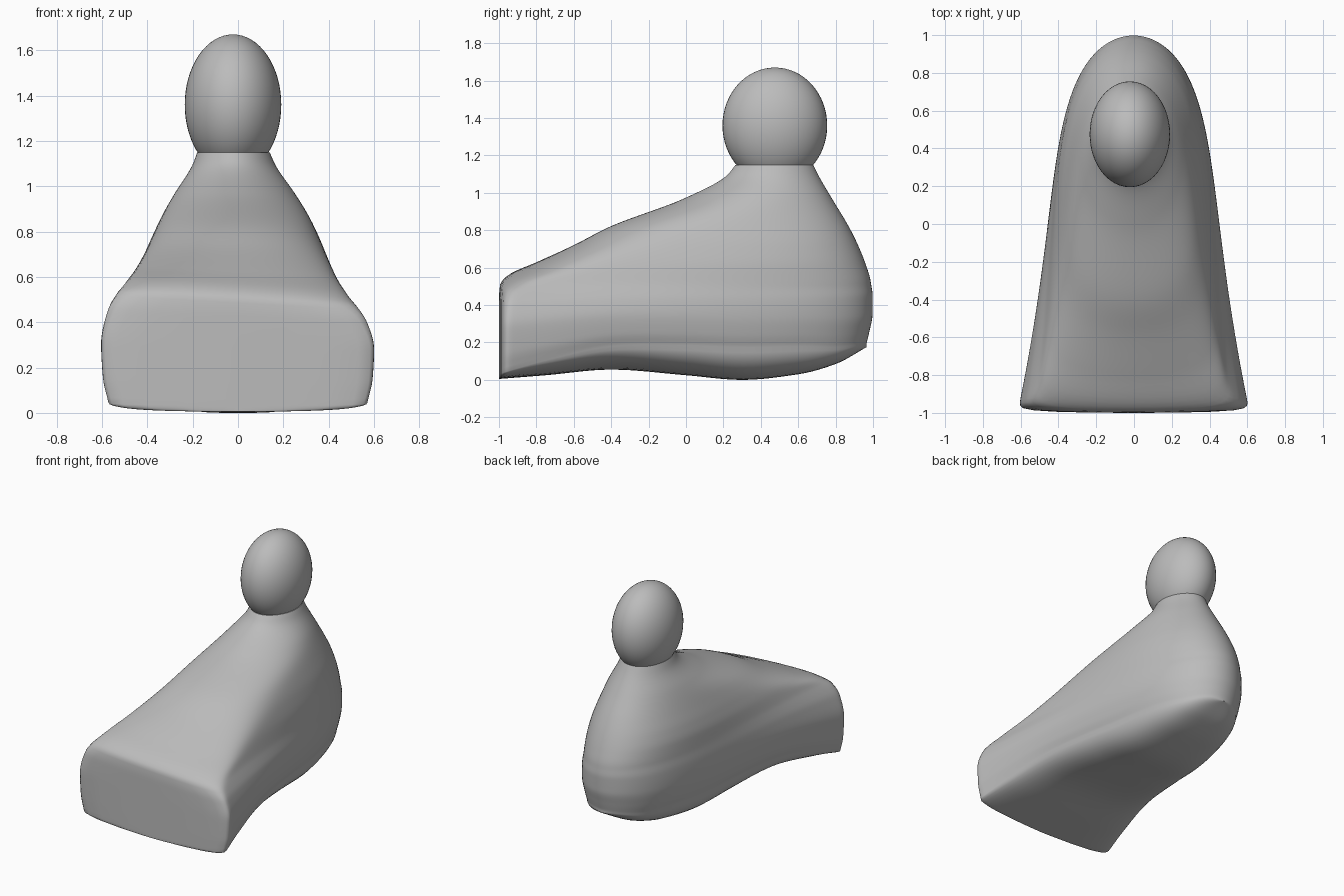
import bpy, bmesh, math

if "Cube" in bpy.data.objects:
    bpy.data.objects.remove(bpy.data.objects["Cube"], do_unlink=True)

grey = bpy.data.materials.new("plain_grey")
grey.use_nodes = True
colour = (0.5, 0.5, 0.5, 1)
grey.diffuse_color = colour
grey.node_tree.nodes["Principled BSDF"].inputs["Base Color"].default_value = colour


def smooth_table(rows, t):
    """Monotone cubic interpolation of every column, keyed by the first."""
    t = min(max(t, rows[0][0]), rows[-1][0])
    i = max(k for k in range(len(rows) - 1) if rows[k][0] <= t)
    span = rows[i + 1][0] - rows[i][0]
    u = (t - rows[i][0]) / span
    out = []
    for col in range(1, len(rows[0])):
        def secant(k):
            k = min(max(k, 0), len(rows) - 2)
            return (rows[k + 1][col] - rows[k][col]) / (rows[k + 1][0] - rows[k][0])

        def slope(k):
            a, b = secant(k - 1), secant(k)
            return 2 * a * b / (a + b) if a * b > 0 else 0
        a, b = rows[i][col], rows[i + 1][col]
        out.append(a + (b - a) * u * u * (3 - 2 * u)
                   + span * slope(i) * u * (1 - u) ** 2
                   - span * slope(i + 1) * u * u * (1 - u))
    return out


# Body slices: level, front y, back y, front width, back width, back and front roundness
slices = [
    (0.20, -1.00, 0.965, 0.585, 0.37, 6, 200),
    (0.26, -1.00, 0.98, 0.608, 0.39, 6, 200),
    (0.35, -1.00, 0.997, 0.615, 0.405, 6, 200),
    (0.45, -1.00, 0.998, 0.583, 0.41, 5.8, 160),
    (0.51, -0.995, 0.99, 0.54, 0.41, 5.5, 100),
    (0.54, -0.97, 0.985, 0.513, 0.41, 5.4, 65),
    (0.62, -0.81, 0.96, 0.457, 0.408, 5, 27),
    (0.72, -0.60, 0.92, 0.40, 0.39, 4.5, 14),
    (0.82, -0.405, 0.87, 0.35, 0.358, 4, 8.5),
    (0.97, -0.01, 0.78, 0.28, 0.295, 3, 4),
    (1.09, 0.215, 0.71, 0.225, 0.235, 2.2, 2.4),
    (1.15, 0.265, 0.68, 0.213, 0.213, 2, 2),
]
# Underside: y, lowest height, height of the rounded lower edge
underside = [(-1, 0.005, 0.028), (-0.75, 0.025, 0.08), (-0.4, 0.055, 0.125), (0, 0.025, 0.16),
             (0.3, 0, 0.175), (0.6, 0.03, 0.15), (0.8, 0.085, 0.09), (0.965, 0.175, 0.02)]
LOW, TOP, SIDE = 0.20, 1.15, 56


def outline(level):
    """Whole slice, from front centre round the left side and back by the right."""
    front, back, c, d, p, q = smooth_table(slices, level)
    half = []
    for i in range(SIDE + 1):
        f = math.sin(math.pi * i / SIDE / 2) ** 2
        width = d + (c - d) * (1 - f) ** 2
        x = width * math.sqrt(max(0, (1 - f ** p) * (1 - (1 - f) ** q)))
        half.append((x, front + f * (back - front)))
    return half + [(-x, y) for x, y in half[-2:0:-1]]


def body_ring(level):
    ring = []
    for x, y in outline(level):
        low, edge = smooth_table(underside, y)
        z = level + (low + edge - LOW) * max(0, 1 - (level - LOW) / 0.4) ** 2
        z -= 0.06 * x * math.exp(-((level - 0.55) / 0.18) ** 2)
        ring.append((x - 0.02 * (level / TOP) ** 2, y, z))
    return ring


def under_ring(s):
    ring = []
    for x, y in outline(LOW):
        low, edge = smooth_table(underside, y)
        ring.append((x * s, y, low + edge * (1 - math.sqrt(1 - s ** 3.5))))
    return ring


def finish(bm, name):
    mesh = bpy.data.meshes.new(name)
    bm.to_mesh(mesh)
    bm.free()
    obj = bpy.data.objects.new(name, mesh)
    bpy.context.collection.objects.link(obj)
    mesh.materials.append(grey)
    bpy.ops.object.select_all(action="DESELECT")
    obj.select_set(True)
    bpy.context.view_layer.objects.active = obj
    bpy.ops.object.shade_smooth_by_angle(angle=math.radians(50))


# Body: underside rings followed by stacked slices
bm = bmesh.new()
rings = [under_ring(math.sin(math.pi * i / 24)) for i in range(12)]
rings += [body_ring(LOW + (TOP - LOW) * i / 64) for i in range(65)]
rows = [[bm.verts.new(p) for p in ring] for ring in rings]
for a, b in zip(rows, rows[1:]):
    for i in range(len(a)):
        j = (i + 1) % len(a)
        bm.faces.new((a[i], a[j], b[j], b[i]))
bm.faces.new(rows[-1])
bmesh.ops.remove_doubles(bm, verts=bm.verts, dist=0.0005)
bmesh.ops.recalc_face_normals(bm, faces=bm.faces)
finish(bm, "body")

# Head: egg-shaped ball resting in the neck
bm = bmesh.new()
bmesh.ops.create_uvsphere(bm, u_segments=48, v_segments=32, radius=1)
bmesh.ops.scale(bm, vec=(0.213, 0.28, 0.31), verts=bm.verts)
bmesh.ops.translate(bm, vec=(-0.022, 0.475, 1.36), verts=bm.verts)
finish(bm, "head")
